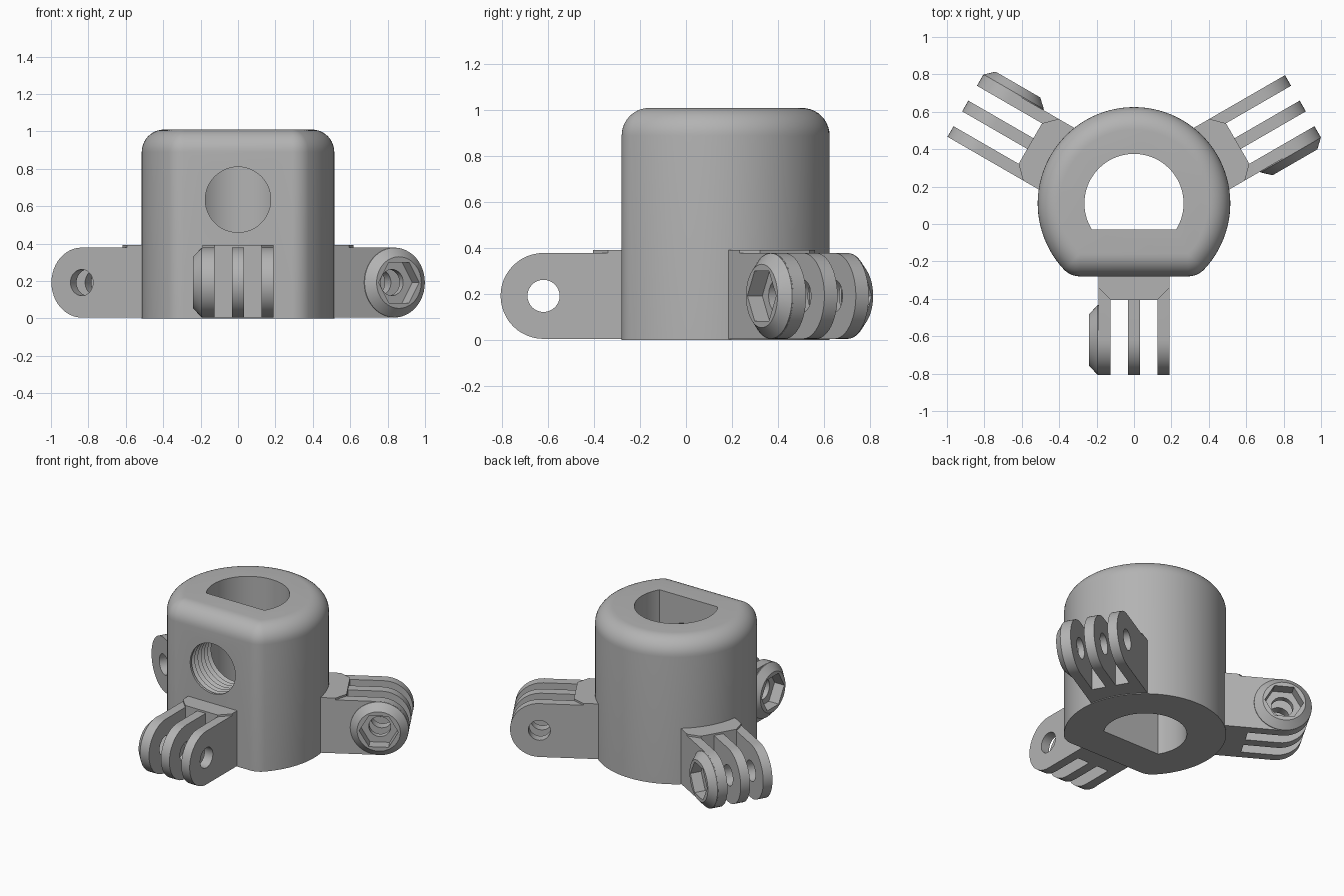
import bpy, bmesh, math
from mathutils import Vector, Matrix

cube = bpy.data.objects.get("Cube")
if cube:
    bpy.data.objects.remove(cube, do_unlink=True)

grey = bpy.data.materials.new("plain grey")
grey.use_nodes = True
grey.diffuse_color = (0.45, 0.45, 0.45, 1)
grey.node_tree.nodes["Principled BSDF"].inputs["Base Color"].default_value = grey.diffuse_color


def loft(name, rings):
    """Solid skinned through a list of equal-length point rings, capped at both ends."""
    bm = bmesh.new()
    loops = [[bm.verts.new(p) for p in ring] for ring in rings]
    for a, b in zip(loops, loops[1:]):
        for i in range(len(a)):
            j = (i + 1) % len(a)
            bm.faces.new((a[i], a[j], b[j], b[i]))
    bm.faces.new(loops[0])
    bm.faces.new(loops[-1])
    bmesh.ops.remove_doubles(bm, verts=bm.verts, dist=1e-5)
    bmesh.ops.recalc_face_normals(bm, faces=bm.faces)
    mesh = bpy.data.meshes.new(name)
    bm.to_mesh(mesh)
    bm.free()
    mesh.materials.append(grey)
    obj = bpy.data.objects.new(name, mesh)
    bpy.context.collection.objects.link(obj)
    return obj


def select(obj):
    bpy.ops.object.select_all(action='DESELECT')
    obj.select_set(True)
    bpy.context.view_layer.objects.active = obj


def combine(obj, other, operation):
    """Apply a boolean and discard the second solid."""
    mod = obj.modifiers.new("boolean", 'BOOLEAN')
    mod.operation, mod.object, mod.solver = operation, other, 'EXACT'
    select(obj)
    bpy.ops.object.modifier_apply(modifier=mod.name)
    bpy.data.objects.remove(other, do_unlink=True)


def arc(cx, cy, r, start, end, n):
    return [(cx + r * math.cos(start + (end - start) * i / n),
             cy + r * math.sin(start + (end - start) * i / n)) for i in range(n + 1)]


def circle(cx, cy, r, n=48, turn=0):
    return arc(cx, cy, r, turn, turn + math.tau, n)[:-1]


def along_x(points, x):
    return [(x, p, q) for p, q in points]


def along_z(points, z):
    return [(p, q, z) for p, q in points]


# Body: circle with one flat, filleted corners and top edge
CY, R, FLAT, HEIGHT, FILLET = 0.11, 0.515, 0.39, 1.01, 0.12


def body_outline(inset):
    dip = FLAT - FILLET
    low = math.asin(dip / (R - FILLET))
    cx = (R - FILLET) * math.cos(low)
    r = FILLET - inset
    return (arc(0, CY, R - inset, -low, math.pi + low, 72)
            + arc(-cx, CY - dip, r, math.pi + low, 1.5 * math.pi, 10)[1:]
            + arc(cx, CY - dip, r, -math.pi / 2, -low, 10)[:-1])


rings = [along_z(body_outline(0), 0)]
for k in range(11):
    t = k / 10 * math.pi / 2
    rings.append(along_z(body_outline(FILLET * (1 - math.cos(t))),
                         HEIGHT - FILLET * (1 - math.sin(t))))
body = loft("body", rings)

# D-shaped bore through the body
bore_r, bore_flat = 0.265, 0.14
low = math.asin(bore_flat / bore_r)
bore = arc(0, CY, bore_r, -low, math.pi + low, 56)
combine(body, loft("bore", [along_z(bore, -0.1), along_z(bore, 1.1)]), 'DIFFERENCE')

# Threaded hole in the front flat
rings, pitch = [], 0.036
for k in range(17):
    y = -0.3 + k * pitch / 2
    r = 0.175 if k % 2 == 0 or k < 2 else 0.195
    rings.append([(x, y, z) for x, z in circle(0, 0.635, r)])
combine(body, loft("thread", rings), 'DIFFERENCE')

# Hinge arm, built pointing to -y from the body axis
HALF, PIN_Y, PIN_Z, TIP = 0.19, -0.73, 0.192, 0.187
root = -0.30
prong = ([(root, PIN_Z - TIP)] + [(root, PIN_Z + TIP)]
         + arc(PIN_Y, PIN_Z, TIP, math.pi / 2, 1.5 * math.pi, 24))
block = [(-HALF, root), (-HALF, -0.45), (-0.125, -0.515),
         (0.125, -0.515), (HALF, -0.45), (HALF, root)]
arm = loft("front_arm", [along_z(block, 0.005), along_z(block, 0.392)])
for left, right in ((-HALF, -0.125), (-0.033, 0.033), (0.125, HALF)):
    combine(arm, loft("prong", [along_x(prong, left), along_x(prong, right)]), 'UNION')

# Chamfered nut boss, pin hole and hexagonal pocket
boss = [along_x(circle(PIN_Y, PIN_Z, r), x)
        for x, r in ((-0.15, 0.186), (-0.195, 0.186), (-0.24, 0.138))]
combine(arm, loft("boss", boss), 'UNION')
pin = circle(PIN_Y, PIN_Z, 0.07, 32)
combine(arm, loft("pin", [along_x(pin, -0.3), along_x(pin, 0.3)]), 'DIFFERENCE')
pocket = circle(PIN_Y, PIN_Z, 0.125, 6)
combine(arm, loft("pocket", [along_x(pocket, -0.3), along_x(pocket, -0.165)]), 'DIFFERENCE')

for obj in (body, arm):
    select(obj)
    bpy.ops.object.shade_smooth_by_angle(angle=math.radians(30))

# Three arms around the body; the side ones sit further out on the round wall
for name, degrees, out in (("front_arm", 0, 0), ("left_arm", 120, 0.125), ("right_arm", 240, 0.125)):
    obj = arm if degrees == 0 else arm.copy()
    if obj is not arm:
        obj.name = name
        bpy.context.collection.objects.link(obj)
    turn = Matrix.Rotation(math.radians(degrees), 4, 'Z')
    obj.matrix_world = Matrix.Translation(Vector((0, CY, 0)) + turn @ Vector((0, -out, 0))) @ turn
